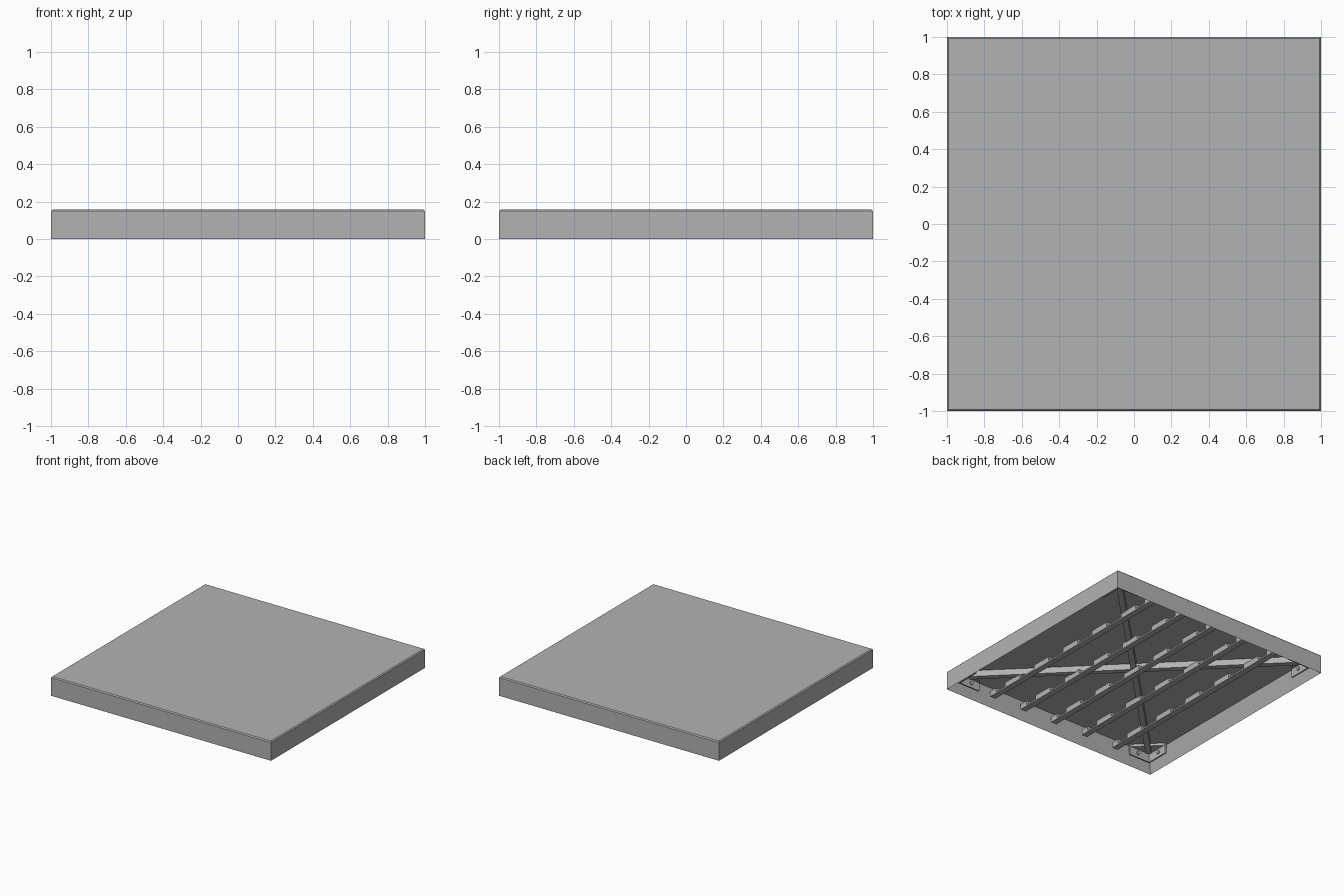
import bpy
import bmesh
from math import radians, pi
from mathutils import Matrix, Vector

cube = bpy.data.objects.get("Cube")
if cube:
    bpy.data.objects.remove(cube, do_unlink=True)

grey = bpy.data.materials.new("plain grey")
grey.use_nodes = True
grey.diffuse_color = (0.45, 0.45, 0.45, 1)
grey.node_tree.nodes["Principled BSDF"].inputs["Base Color"].default_value = (0.45, 0.45, 0.45, 1)

HEIGHT = 0.157      # overall height
INNER = 0.94        # half width of the hollow underside
CEILING = 0.14      # height of the underside of the top sheet


def add_box(bm, size, centre, angle=0):
    matrix = (Matrix.Translation(centre) @ Matrix.Rotation(angle, 4, "Z")
              @ Matrix.Diagonal((*size, 1)))
    return bmesh.ops.create_cube(bm, size=1, matrix=matrix)


def finish(name, bm):
    bmesh.ops.recalc_face_normals(bm, faces=bm.faces)
    mesh = bpy.data.meshes.new(name)
    bm.to_mesh(mesh)
    bm.free()
    mesh.materials.append(grey)
    obj = bpy.data.objects.new(name, mesh)
    bpy.context.collection.objects.link(obj)
    return obj


# Shell: a slab with chamfered top edges and a hollow underside
bm = bmesh.new()
add_box(bm, (2, 2, HEIGHT), (0, 0, HEIGHT / 2))
top_edges = [e for e in bm.edges if all(v.co.z > 0.1 for v in e.verts)]
bmesh.ops.bevel(bm, geom=top_edges, offset=0.008, segments=1, affect="EDGES")
bm.normal_update()
base = [f for f in bm.faces if f.normal.z < -0.9]
bmesh.ops.inset_region(bm, faces=base, thickness=1 - INNER)
for v in base[0].verts:
    v.co.z = CEILING
finish("panel_shell", bm)

# Crossed diagonal braces under the top sheet
for name, turn in (("diagonal_brace_a", 1), ("diagonal_brace_b", -1)):
    bm = bmesh.new()
    add_box(bm, (2.5, 0.045, 0.05), (0, 0, CEILING - 0.025), turn * pi / 4)
    finish(name, bm)

# Five support ribs, each a strip with spaced blocks along it
for i in range(-2, 3):
    x = i * 0.3
    bm = bmesh.new()
    add_box(bm, (0.05, 2 * INNER, 0.012), (x, 0, 0.056))
    for k in range(-2, 3):
        add_box(bm, (0.05, 0.17, 0.035), (x, k * 0.34, 0.078))
    for side in (-1, 1):
        add_box(bm, (0.05, 0.07, 0.035), (x, side * (INNER - 0.035), 0.078))
    finish(f"support_rib_{i + 3}", bm)


# Corner brackets: two bolted flanges and a triangular gusset
def corner_bracket(name, angle):
    bm = bmesh.new()
    length, mid_z = 0.2, 0.095
    middle, wall = INNER - length / 2, INNER - 0.006
    add_box(bm, (length, 0.012, 0.09), (middle, wall, mid_z))
    add_box(bm, (0.012, length, 0.09), (wall, middle, mid_z))
    corners = [(INNER, INNER), (INNER - length, INNER), (INNER, INNER - length)]
    gusset = bm.faces.new([bm.verts.new((x, y, CEILING)) for x, y in corners])
    sheet = bmesh.ops.extrude_face_region(bm, geom=[gusset])["geom"]
    for v in sheet:
        if isinstance(v, bmesh.types.BMVert):
            v.co += Vector((0, 0, -0.02))
    for axis, centre in (("X", (middle - 0.02, wall - 0.008, 0.09)),
                         ("Y", (wall - 0.008, middle - 0.02, 0.09))):
        bmesh.ops.create_cone(bm, cap_ends=True, segments=12, radius1=0.015,
                              radius2=0.015, depth=0.012,
                              matrix=Matrix.Translation(centre)
                              @ Matrix.Rotation(radians(90), 4, axis))
    bmesh.ops.rotate(bm, verts=bm.verts, cent=(0, 0, 0),
                     matrix=Matrix.Rotation(angle, 3, "Z"))
    finish(name, bm)


for n, corner in enumerate(("back_left", "back_right", "front_right", "front_left")):
    corner_bracket(f"corner_bracket_{corner}", n * pi / 2)
